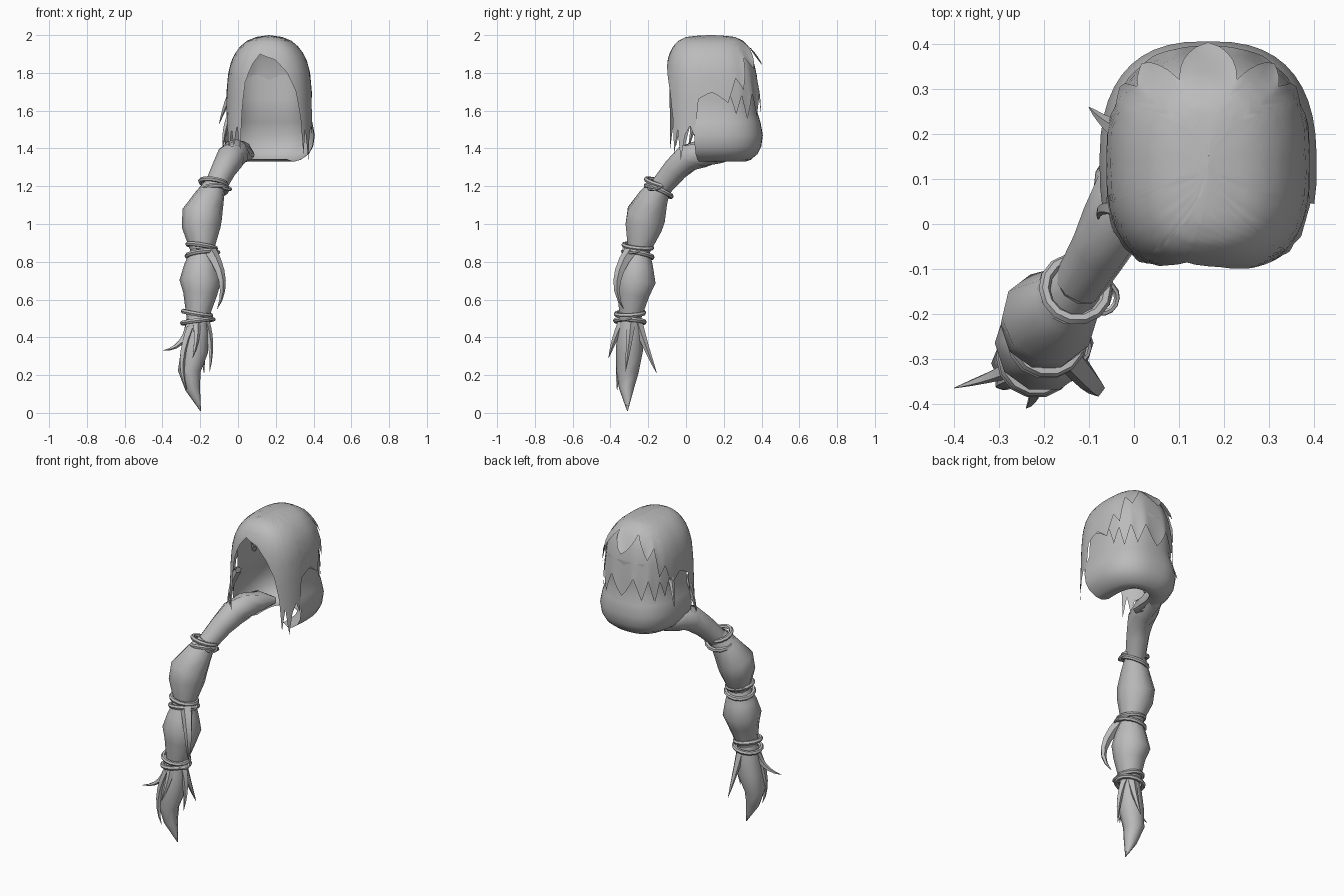
import bpy, math
from mathutils import Vector

old = bpy.data.objects.get("Cube")
if old:
    bpy.data.objects.remove(old, do_unlink=True)

mat = bpy.data.materials.new("hair grey")
mat.use_nodes = True
GREY = (0.5, 0.5, 0.5, 1)
mat.diffuse_color = GREY
mat.node_tree.nodes["Principled BSDF"].inputs["Base Color"].default_value = GREY

CX, CY, RX, RY = 0.165, 0.13, 0.226, 0.245


def finish(obj, angle=50):
    obj.data.materials.append(mat)
    bpy.ops.object.select_all(action='DESELECT')
    obj.select_set(True)
    bpy.context.view_layer.objects.active = obj
    bpy.ops.object.shade_smooth_by_angle(angle=math.radians(angle))


def grid_mesh(name, rows, closed=False, angle=50):
    """Skin a list of equally long point rows."""
    n = len(rows[0])
    faces = []
    for i in range(len(rows) - 1):
        for j in range(n if closed else n - 1):
            k = (j + 1) % n
            faces.append((i * n + j, i * n + k, (i + 1) * n + k, (i + 1) * n + j))
    me = bpy.data.meshes.new(name)
    me.from_pydata([p for r in rows for p in r], [], faces)
    me.validate()
    obj = bpy.data.objects.new(name, me)
    bpy.context.collection.objects.link(obj)
    finish(obj, angle)


def lerp(table, x):
    """Piecewise linear lookup in a list of rising pairs."""
    for (a, p), (b, q) in zip(table, table[1:]):
        if x <= b:
            return p + (q - p) * max(0, x - a) / (b - a)
    return table[-1][1]


def head_point(deg, z, f, push):
    """Point on the boxy head outline; 0 degrees is the front, + is the left."""
    s, c = math.sin(math.radians(deg)), math.cos(math.radians(deg))
    px = math.copysign(abs(s) ** 0.77, s)
    py = math.copysign(abs(c) ** 0.77, c)
    return (CX + RX * f * px, CY - RY * (f ** 0.55 * py - push * max(0, -c)), z)


def hair_layer(name, edge, top, profile, scale, push, steps=16):
    """Sheet of hair hanging from height top to a jagged lower edge."""
    cols = []
    for (a, _), (b, _) in zip(edge, edge[1:]):
        n = max(2, math.ceil((b - a) / 5))
        cols += [a + (b - a) * i / n for i in range(n)]
    cols.append(edge[-1][0])
    rows = []
    for i in range(steps + 1):
        t = i / steps
        row = []
        for a in cols:
            z = top - (top - lerp(edge, a)) * t ** 1.7
            out = push * t ** 3 * min(1, (top - z) / 0.16)
            row.append(head_point(a, z, lerp(profile, z) * scale, out))
        rows.append(row)
    grid_mesh(name, rows)


def mirrored(half):
    return [(360 - a, z) for a, z in reversed(half) if a < 180]


dome = [(1.33, 1.05), (1.55, 1.02), (1.7, 1.0), (1.8, 0.96), (1.86, 0.89), (1.9, 0.81), (1.94, 0.68),
        (1.97, 0.52), (1.99, 0.31), (2.0, 0)]

# Top layer: parted fringe, long side locks, short spikes behind
side = [(70, 1.52), (76, 1.46), (80, 1.66), (92, 1.7), (104, 1.64), (113, 1.77),
        (123, 1.71), (129, 1.88), (141, 1.82), (159, 1.95), (180, 1.84)]
left_front = [(-10, 1.9), (5, 1.87), (20, 1.8), (33, 1.7), (41, 1.56), (45, 1.37), (51, 1.5), (57, 1.34), (63, 1.47)]
right_front = [(299, 1.38), (305, 1.5), (312, 1.41), (318, 1.52), (325, 1.39), (327, 1.6), (331, 1.75),
               (341, 1.85), (350, 1.9)]
hair_layer("top_hair_layer", left_front + side + mirrored(side) + right_front,
           2.0, dome, 1.0, 0.17)

# Middle layer: longer spikes on the sides and back
half = [(85, 1.72), (100, 1.66), (107, 1.69), (115, 1.58), (123, 1.68), (132, 1.55),
        (142, 1.69), (153, 1.57), (166, 1.7), (180, 1.58)]
hair_layer("middle_hair_layer", half + mirrored(half), 1.985, dome, 0.97, 0.1)

# Rolled lower hair around the nape, tucked under
roll = [(1.79, 0.92), (1.66, 0.92), (1.59, 0.93), (1.54, 1.01), (1.47, 1.07), (1.41, 1.03),
        (1.37, 0.93), (1.34, 0.74), (1.33, 0.58), (1.345, 0.4)]
grid_mesh("lower_hair_roll",
          [[head_point(a, z, f, 0.07 * f ** 4) for a in range(76, 285, 8)] for z, f in roll])


def tube(name, path, sides=10, angle=50):
    """Round tube through (x, y, z, radius) stations."""
    pts = [Vector(p[:3]) for p in path]
    rows = []
    for i, p in enumerate(pts):
        d = (pts[min(i + 1, len(pts) - 1)] - pts[max(i - 1, 0)]).normalized()
        u = d.cross(Vector((0, 1, 0))).normalized()
        v = d.cross(u)
        rows.append([p + path[i][3] * (math.cos(w) * u + math.sin(w) * v)
                     for w in (math.tau * k / sides for k in range(sides))])
    grid_mesh(name, rows, True, angle)


# Ponytail: root and two bulging sections
tube("ponytail_root", [(0.07, 0.26, 1.365, 0.02), (0.02, 0.18, 1.38, 0.06), (-0.015, 0.09, 1.375, 0.076),
                       (-0.04, 0.01, 1.35, 0.076), (-0.075, -0.055, 1.29, 0.066), (-0.12, -0.13, 1.2, 0.058)])
tube("upper_braid_section", [(-0.12, -0.13, 1.21, 0.055), (-0.15, -0.17, 1.14, 0.08), (-0.19, -0.21, 1.05, 0.108),
                             (-0.195, -0.225, 0.98, 0.102), (-0.19, -0.25, 0.86, 0.062)])
tube("lower_braid_section", [(-0.19, -0.25, 0.86, 0.062), (-0.195, -0.26, 0.78, 0.09), (-0.2, -0.265, 0.7, 0.11),
                             (-0.2, -0.28, 0.63, 0.09), (-0.215, -0.295, 0.5, 0.058)])

# Leaf-shaped tail end
tube("tail_tuft", [(-0.215, -0.295, 0.51, 0.055), (-0.22, -0.297, 0.43, 0.066), (-0.23, -0.3, 0.33, 0.072),
                   (-0.258, -0.31, 0.22, 0.06), (-0.24, -0.315, 0.13, 0.04), (-0.198, -0.31, 0.01, 0.002)], 8)


# Cord ties: two tilted rings and a small loose loop each
def ring(name, loc, radius, tilt_x, tilt_y, minor=0.013):
    bpy.ops.mesh.primitive_torus_add(location=loc, rotation=(tilt_x, tilt_y, 0), major_radius=radius,
                                     minor_radius=minor, major_segments=14, minor_segments=6)
    obj = bpy.context.object
    obj.name = name
    finish(obj)


ties = [("upper", Vector((-0.13, -0.145, 1.195)), 0.07, -0.3), ("middle", Vector((-0.192, -0.255, 0.86)), 0.075, -0.1),
        ("lower", Vector((-0.217, -0.297, 0.505)), 0.074, 0.05)]
for label, p, r, tilt in ties:
    ring(label + "_tie_ring_a", p + Vector((0, 0, 0.022)), r, tilt, 0.16)
    ring(label + "_tie_ring_b", p - Vector((0, 0, 0.02)), r + 0.004, tilt - 0.1, -0.12)
    ring(label + "_tie_loop", p + Vector((0.06, -0.02, 0)), 0.034, 0.2, 0.35, 0.007)

# Loose pointed strands: start, bend, tip and thickness
strands = [
    ("right_tuft_strand", (-0.25, -0.31, 0.49), (-0.28, -0.33, 0.34), (-0.4, -0.365, 0.33), 0.026),
    ("front_tuft_strand", (-0.22, -0.33, 0.49), (-0.21, -0.38, 0.4), (-0.24, -0.41, 0.29), 0.026),
    ("left_tuft_strand", (-0.18, -0.29, 0.49), (-0.13, -0.3, 0.38), (-0.15, -0.32, 0.22), 0.026),
    ("back_tuft_strand", (-0.2, -0.26, 0.49), (-0.19, -0.22, 0.36), (-0.18, -0.155, 0.21), 0.028),
    ("low_tuft_strand", (-0.25, -0.33, 0.45), (-0.33, -0.36, 0.26), (-0.27, -0.365, 0.12), 0.026),
    ("braid_strand", (-0.15, -0.29, 0.86), (-0.04, -0.42, 0.69), (-0.11, -0.33, 0.55), 0.034),
    ("right_root_strand", (-0.02, 0.03, 1.62), (-0.08, 0.05, 1.52), (-0.08, 0.01, 1.4), 0.022),
    ("right_side_strand", (-0.02, 0.2, 1.72), (-0.06, 0.22, 1.66), (-0.1, 0.26, 1.53), 0.024),
]
for name, a, b, c, thick in strands:
    a, b, c = Vector(a), Vector(b), Vector(c)
    path = []
    for i in range(7):
        t = i / 6
        p = a * (1 - t) ** 2 + b * 2 * t * (1 - t) + c * t * t
        path.append((*p, thick * (1 - t) ** 0.8 + 0.001))
    tube(name, path, 5, 60)
